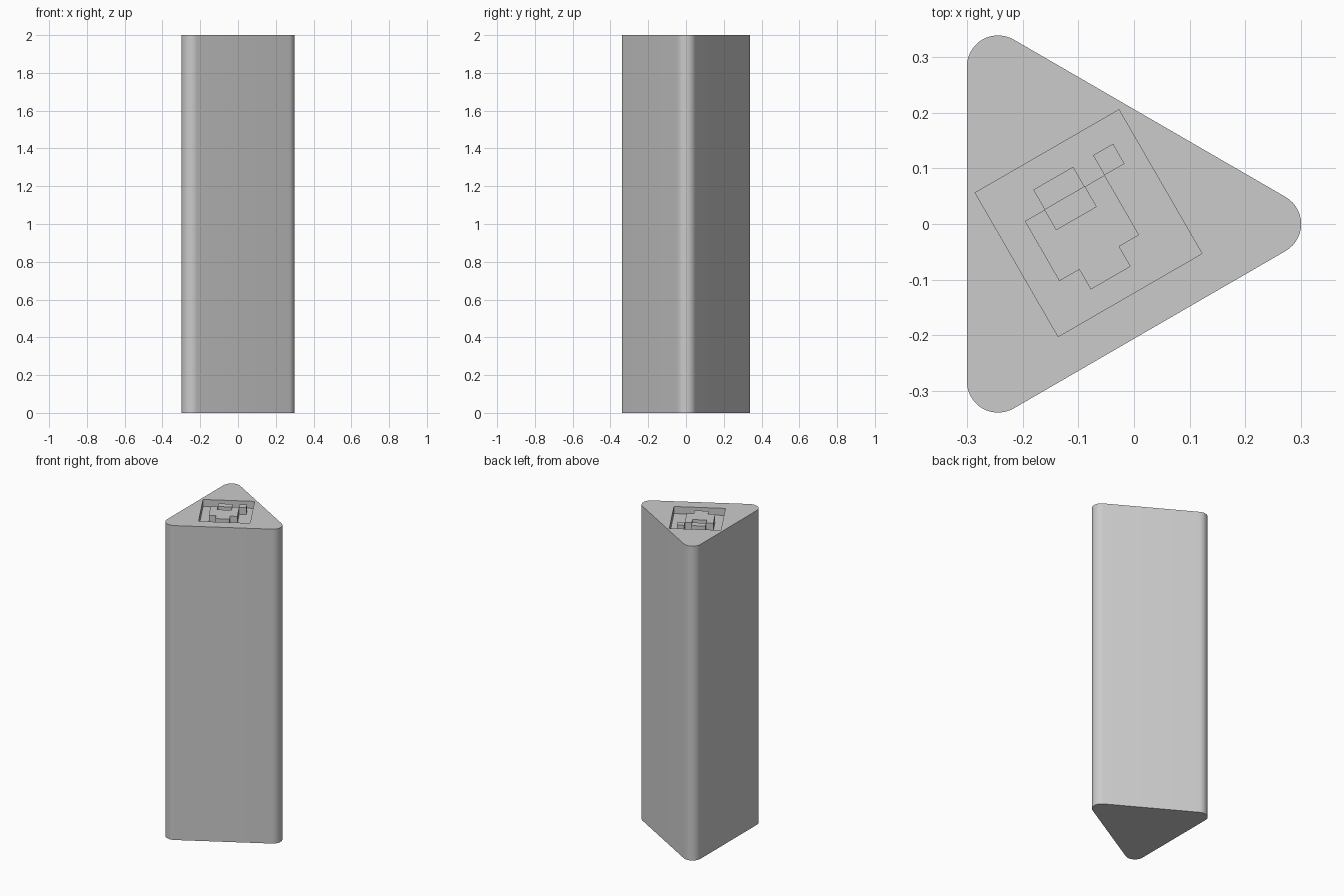
import bpy, bmesh, math
from mathutils import Matrix

if "Cube" in bpy.data.objects:
    bpy.data.objects.remove(bpy.data.objects["Cube"])

HEIGHT, DEPTH = 2.0, 0.045
CELL = 0.0413          # size of one raised pattern cell
U0, V0 = -0.0973, 0.1015   # upper left corner of the 5x5 pattern grid


def prism(name, points, z0, z1):
    """Extrude a counter-clockwise outline from z0 to z1."""
    bm = bmesh.new()
    base = bm.faces.new([bm.verts.new((x, y, z0)) for x, y in points])
    top = bmesh.ops.extrude_face_region(bm, geom=[base])["geom"]
    bmesh.ops.translate(bm, vec=(0, 0, z1 - z0),
                        verts=[g for g in top if isinstance(g, bmesh.types.BMVert)])
    bmesh.ops.recalc_face_normals(bm, faces=bm.faces)
    mesh = bpy.data.meshes.new(name)
    bm.to_mesh(mesh)
    bm.free()
    obj = bpy.data.objects.new(name, mesh)
    bpy.context.collection.objects.link(obj)
    return obj


def place(obj):
    """Turn a part into the 30 degree frame of the recess."""
    obj.data.transform(Matrix.Translation((-0.0815, 0.0015, 0))
                       @ Matrix.Rotation(math.radians(30), 4, 'Z'))
    return obj


# Rounded triangular column
R, SEG = 0.056, 14
outline = []
for cx, cy, mid in ((0.244, 0, 0), (-0.244, 0.2825, 120), (-0.244, -0.2825, 240)):
    for i in range(SEG + 1):
        a = math.radians(mid - 60 + 120 * i / SEG)
        outline.append((cx + R * math.cos(a), cy + R * math.sin(a)))
column = prism("column", outline, 0, HEIGHT)

# Square recess in the top
h = 0.149
cutter = place(prism("recess_cutter", [(-h, -h), (h, -h), (h, h), (-h, h)],
                     HEIGHT - DEPTH, HEIGHT + 0.1))
cutter.hide_render = True
mod = column.modifiers.new("recess", 'BOOLEAN')
mod.operation, mod.solver, mod.object = 'DIFFERENCE', 'EXACT', cutter
bpy.context.view_layer.objects.active = column
column.select_set(True)
bpy.ops.object.modifier_apply(modifier=mod.name)
bpy.data.objects.remove(cutter)
bpy.ops.object.shade_smooth_by_angle(angle=math.radians(30))

# Raised blocks in the recess, outlines in (column, row) grid corners
blocks = {
    "wide_block": [(1, 0), (1, 1), (3, 1), (3, 0)],
    "small_block": [(4, 0), (4, 1), (5, 1), (5, 0)],
    "main_block": [(0, 1), (0, 4), (1, 4), (1, 5), (3, 5), (3, 4),
                   (4, 4), (4, 1), (3, 1), (3, 2), (1, 2), (1, 1)],
}
for name, corners in blocks.items():
    pts = [(U0 + c * CELL, V0 - r * CELL) for c, r in corners]
    place(prism(name, pts, HEIGHT - DEPTH, HEIGHT))
